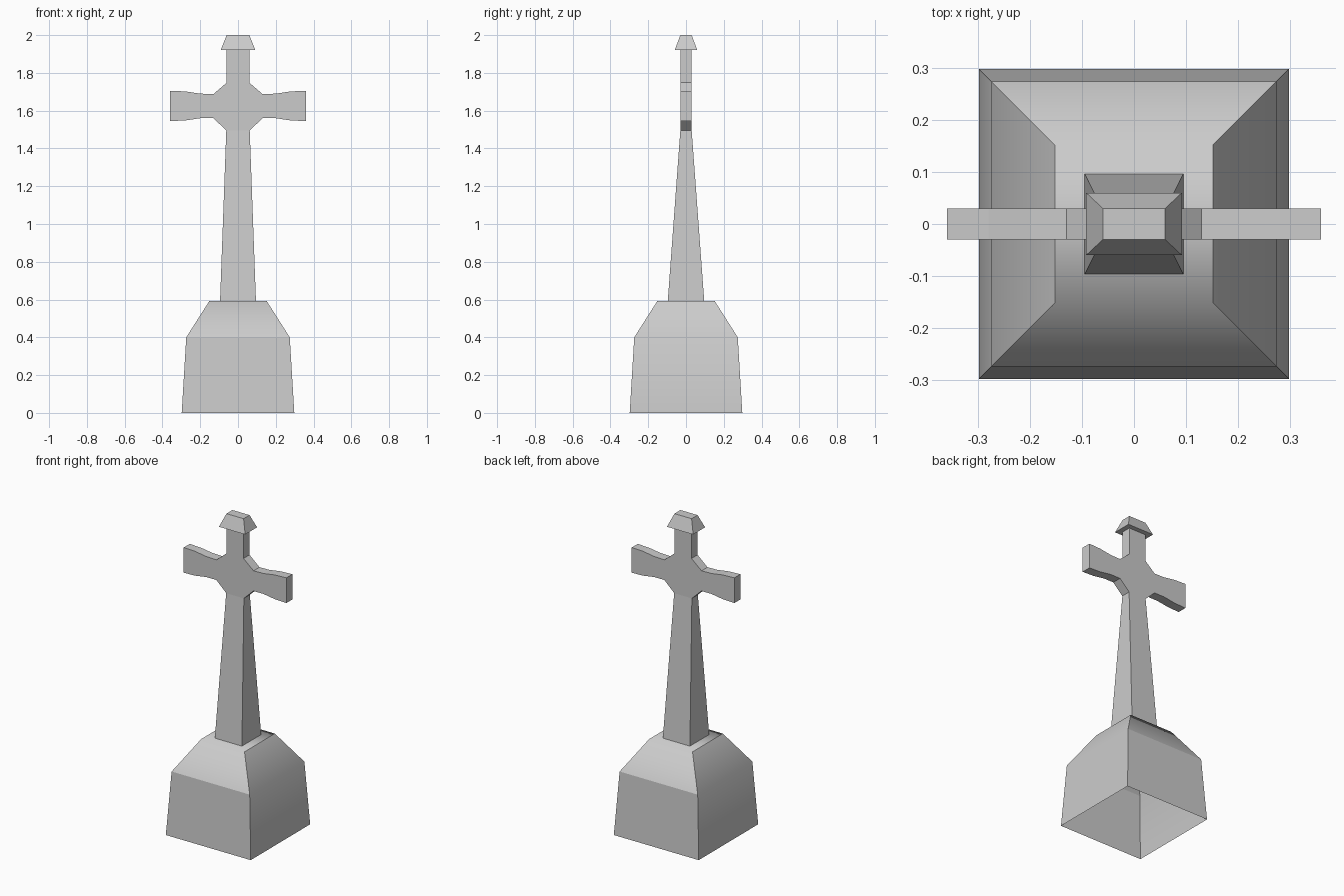
import bpy
import bmesh

if "Cube" in bpy.data.objects:
    bpy.data.objects.remove(bpy.data.objects["Cube"])


def finish(bm, name):
    bmesh.ops.recalc_face_normals(bm, faces=bm.faces)
    mesh = bpy.data.meshes.new(name)
    bm.to_mesh(mesh)
    bm.free()
    obj = bpy.data.objects.new(name, mesh)
    bpy.context.collection.objects.link(obj)
    return obj


def stacked_rings(name, levels, bottom=False, top=False):
    """Four-sided tapering block from (half_x, half_y, z) levels."""
    bm = bmesh.new()
    corners = ((-1, -1), (1, -1), (1, 1), (-1, 1))
    rings = [[bm.verts.new((sx * hx, sy * hy, z)) for sx, sy in corners]
             for hx, hy, z in levels]
    for a, b in zip(rings, rings[1:]):
        for i in range(4):
            j = (i + 1) % 4
            bm.faces.new((a[i], a[j], b[j], b[i]))
    if bottom:
        bm.faces.new(rings[0][::-1])
    if top:
        bm.faces.new(rings[-1])
    return finish(bm, name)


# Pedestal: open underneath, softly shaded shoulders
pedestal = stacked_rings("pedestal", [(0.298, 0.298, 0), (0.274, 0.274, 0.40),
                                      (0.152, 0.152, 0.592)], top=True)
bm = bmesh.new()
bm.from_mesh(pedestal.data)
for f in bm.faces:
    f.smooth = True
for e in bm.edges:
    a, b = e.verts
    mid = (a.co + b.co) / 2
    level = abs(a.co.z - b.co.z) < 1e-4
    front_back = abs(mid.y) > abs(mid.x)
    # front/back shoulders blend into the top, side shoulders into the walls
    blended = level and (front_back == (mid.z > 0.5))
    e.smooth = blended
bm.to_mesh(pedestal.data)
bm.free()

# Tapering shaft
stacked_rings("shaft", [(0.095, 0.0965, 0.592), (0.062, 0.03, 1.495)])

# Cross head: right half of the outline from bottom to top, mirrored
half = [(0.062, 1.495), (0.13, 1.56), (0.20, 1.56), (0.28, 1.548),
        (0.36, 1.545), (0.36, 1.705), (0.28, 1.702), (0.20, 1.69),
        (0.13, 1.688), (0.06, 1.748), (0.06, 1.92)]
outline = half + [(-x, z) for x, z in reversed(half)]
bm = bmesh.new()
front = [bm.verts.new((x, -0.03, z)) for x, z in outline]
back = [bm.verts.new((x, 0.03, z)) for x, z in outline]
bm.faces.new(front)
bm.faces.new(back[::-1])
n = len(half)
for i in range(len(outline) - 1):
    if i != n - 1:  # ends are hidden by the cap and the shaft
        bm.faces.new((front[i], back[i], back[i + 1], front[i + 1]))
finish(bm, "cross_head")

# Cap on the top of the cross
stacked_rings("cap", [(0.092, 0.06, 1.92), (0.06, 0.03, 2.0)],
              bottom=True, top=True)
